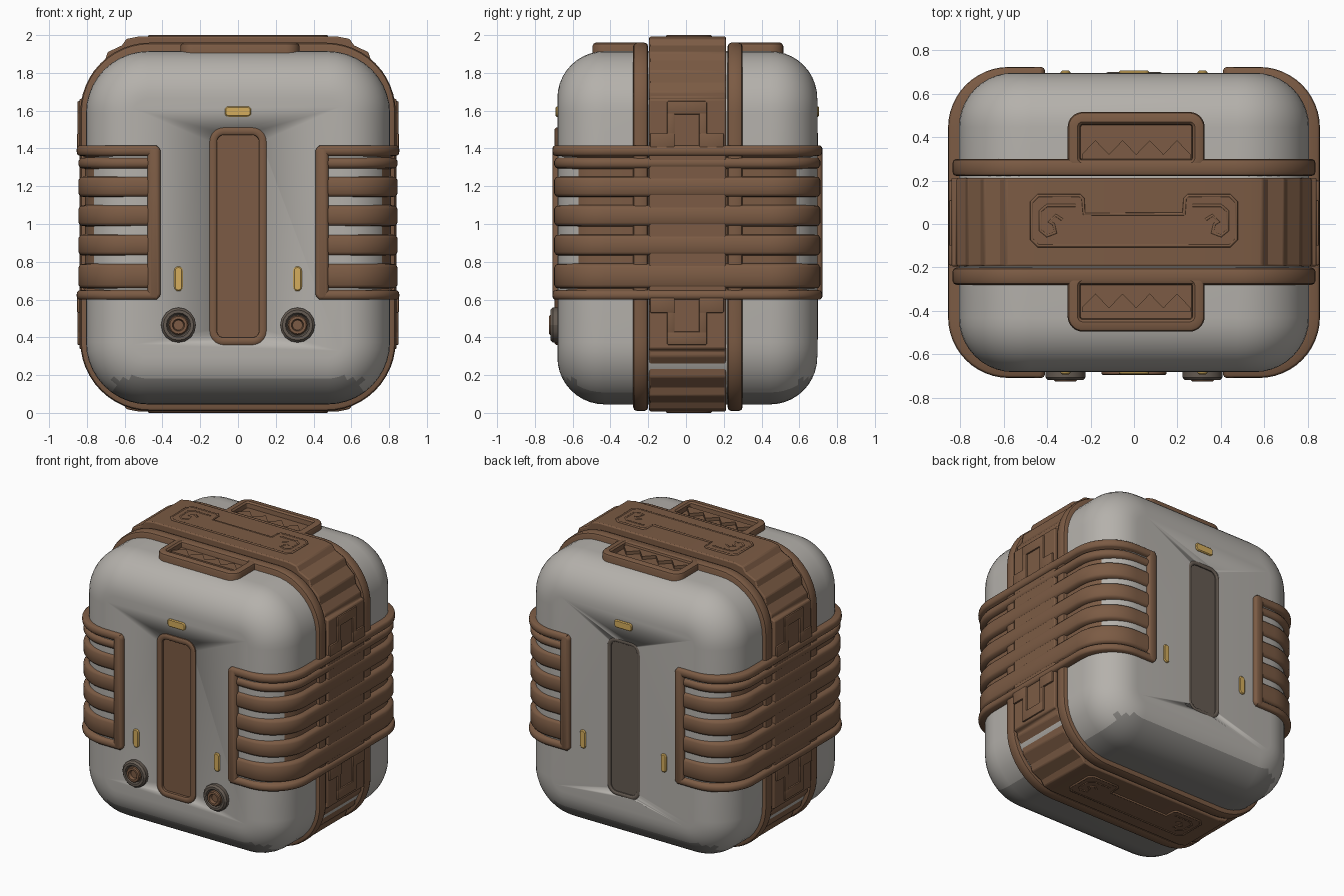
import bpy, bmesh, math
from mathutils import Vector

if "Cube" in bpy.data.objects:
    bpy.data.objects.remove(bpy.data.objects["Cube"])


def material(name, rgb):
    m = bpy.data.materials.new(name)
    m.diffuse_color = (*rgb, 1)
    m.use_nodes = True
    m.node_tree.nodes["Principled BSDF"].inputs["Base Color"].default_value = m.diffuse_color
    return m


GREY = material("shell grey", (0.46, 0.44, 0.41))
DUSK = material("shell dark grey", (0.25, 0.24, 0.225))
BROWN = material("brown trim", (0.20, 0.105, 0.058))
DARK = material("dark grey brown", (0.13, 0.105, 0.085))
CYAN = material("cyan glow", (0.05, 0.50, 0.52))
GOLD = material("gold light", (0.66, 0.42, 0.11))
CY = 0.007  # depth centre of the case


def finish(name, bm, mat, angle=38):
    bmesh.ops.recalc_face_normals(bm, faces=bm.faces)
    me = bpy.data.meshes.new(name)
    bm.to_mesh(me)
    bm.free()
    ob = bpy.data.objects.new(name, me)
    bpy.context.collection.objects.link(ob)
    me.materials.append(mat)
    bpy.ops.object.select_all(action='DESELECT')
    ob.select_set(True)
    bpy.context.view_layer.objects.active = ob
    bpy.ops.object.shade_smooth_by_angle(angle=math.radians(angle))
    return ob


def loft(name, rings, mat, angle=38):
    bm = bmesh.new()
    vs = [[bm.verts.new(p) for p in ring] for ring in rings]
    n = len(vs[0])
    for a, b in zip(vs, vs[1:]):
        for i in range(n):
            bm.faces.new((a[i], a[(i + 1) % n], b[(i + 1) % n], b[i]))
    bm.faces.new(vs[0])
    bm.faces.new(vs[-1])
    return finish(name, bm, mat, angle)


def rrect(w, h, r, seg):
    pts = []
    for k, (sx, sy) in enumerate(((1, 1), (-1, 1), (-1, -1), (1, -1))):
        for i in range(seg + 1):
            a = (k + i / seg) * math.pi / 2
            pts.append((sx * (w / 2 - r) + r * math.cos(a), sy * (h / 2 - r) + r * math.sin(a)))
    return pts


def slab(name, size, r, centre, steps, mat, axis='Y', seg=8, angle=38):
    """Rounded rectangle lofted through (inset, depth) steps along an axis."""
    rings = []
    for d, t in steps:
        ring = []
        for u, v in rrect(size[0] - 2 * d, size[1] - 2 * d, max(r - d, 0.004), seg):
            u, v = u + centre[0], v + centre[1]
            ring.append((u, t, v) if axis == 'Y' else (u, v, t))
        rings.append(ring)
    return loft(name, rings, mat, angle)


def box(name, lo, hi, mat, bevel=0.01):
    bm = bmesh.new()
    bmesh.ops.create_cube(bm, size=1)
    for v in bm.verts:
        v.co = Vector([(a + b) / 2 + c * (b - a) for a, b, c in zip(lo, hi, v.co)])
    bmesh.ops.bevel(bm, geom=bm.edges[:], offset=bevel, segments=2, profile=0.5, affect='EDGES')
    return finish(name, bm, mat)


def prism(name, poly, lo, hi, mat, axis='Y', bevel=0.0):
    put = (lambda u, v, t: (u, t, v)) if axis == 'Y' else (lambda u, v, t: (u, v, t))
    ob = loft(name, [[put(u, v, t) for u, v in poly] for t in (lo, hi)], mat, 25)
    if bevel:
        m = ob.modifiers.new("edge", 'BEVEL')
        m.width, m.segments = bevel, 2
    return ob


def tube(name, pts, r, mat):
    cu = bpy.data.curves.new(name, 'CURVE')
    cu.dimensions = '3D'
    cu.bevel_depth, cu.bevel_resolution, cu.use_fill_caps = r, 2, True
    sp = cu.splines.new('POLY')
    sp.points.add(len(pts) - 1)
    for p, q in zip(sp.points, pts):
        p.co = (*q, 1)
    ob = bpy.data.objects.new(name, cu)
    bpy.context.collection.objects.link(ob)
    cu.materials.append(mat)
    bpy.ops.object.select_all(action='DESELECT')
    ob.select_set(True)
    bpy.context.view_layer.objects.active = ob
    bpy.ops.object.convert(target='MESH')


# Shell with pillowed front and back
HY, R = 0.688, 0.25
arc = [(R * (1 - math.sin(a)), HY - R * (1 - math.cos(a)))
       for a in [i * math.pi / 20 for i in range(11)]]
steps = [(d, CY - y) for d, y in arc] + [(d, CY + y) for d, y in reversed(arc)]
shell = slab("shell", (1.61, 1.87), 0.33, (0, 0.98), steps, GREY, seg=10)
shell.data.materials.append(DUSK)
for p in shell.data.polygons:
    if p.normal.z < -0.3 and p.center.z < 0.19 and abs(p.center.x) < 0.65:
        p.material_index = 1
# Recess for the display windows
for y in (CY - HY, CY + HY):
    cut = slab("window_cutter", (0.25, 1.10), 0.06, (0, 0.935), [(0, y - 0.045), (0, y + 0.045)], GREY)
    cut.hide_render = True
    m = shell.modifiers.new("window", 'BOOLEAN')
    m.operation, m.solver, m.object = 'DIFFERENCE', 'EXACT', cut
    bpy.context.view_layer.objects.active = shell
    bpy.ops.object.modifier_apply(modifier=m.name)
    bpy.data.objects.remove(cut)

# Two ribs that run round the case
for name, y in (("front_rib", -0.24), ("back_rib", 0.26)):
    slab(name, (1.67, 1.95), 0.37, (0, 0.985),
         [(0.02, y - 0.04), (0.006, y - 0.034), (0, y - 0.02), (0, y + 0.02), (0.006, y + 0.034), (0.02, y + 0.04)],
         BROWN, seg=12)

# Centre strap with stepped corners
q = [(0.84, 0.66), (0.815, 0.67), (0.815, 0.70), (0.775, 0.75), (0.765, 0.81), (0.705, 0.865),
     (0.69, 0.91), (0.615, 0.945), (0.59, 0.98), (0.53, 0.992)]
strap = q + [(-x, z) for x, z in q[::-1]]
strap += [(-x, -z) for x, z in strap]
prism("centre_strap", [(x, z + 1.0) for x, z in strap], -0.195, 0.212, BROWN, bevel=0.008)

# Grip plates on the top and bottom of the strap
half = [(0.23, 0.045), (0.235, 0.115), (0.25, 0.13), (0.44, 0.13), (0.47, 0.10), (0.47, -0.07), (0.44, -0.10)]
plate = half + [(-x, y) for x, y in half[::-1]]
for side, z in (("top", 1.992), ("bottom", 0.008)):
    lo, hi = (z - 0.01, z + 0.004) if z > 1 else (z - 0.004, z + 0.01)
    prism(side + "_grip_plate", plate, lo, hi, BROWN, 'Z')
    tube(side + "_grip_rim", [(x, y, z) for x, y in plate + plate[:1]], 0.008, BROWN)
    for s in (-1, 1):
        hook = [(0.27, 0.085), (0.40, 0.085), (0.43, 0.06), (0.43, -0.03), (0.40, -0.055), (0.36, -0.04),
                (0.37, 0.0), (0.39, 0.01), (0.36, 0.04), (0.33, 0.02)]
        tube(side + "_grip_hook", [(s * x, y, z) for x, y in hook], 0.008, BROWN)

# Handle tabs with toothed pockets on the top
for name, yc, y0 in (("back_tab", 0.375, 0.30), ("front_tab", -0.355, -0.405)):
    slab(name, (0.63, 0.28), 0.07, (0.01, yc),
         [(0, 1.87), (0, 1.942), (0.005, 1.954), (0.016, 1.96), (0.045, 1.96), (0.056, 1.95), (0.06, 1.92)],
         BROWN, 'Z')
    teeth = [(0.26, y0), (-0.24, y0)]
    teeth += [(-0.24 + 0.0625 * i, y0 + (0.085 if i % 2 else 0.02)) for i in range(9)]
    prism(name + "_teeth", teeth, 1.91, 1.942, BROWN, 'Z')

# Ribbed side guards wrapping from front to back
prof = [(-0.07, 0.60), (-0.012, 0.60), (-0.003, 0.608), (0, 0.622), (-0.003, 0.64), (-0.012, 0.648), (-0.04, 0.652)]
for a, b in ((0.658, 0.79), (0.832, 0.945), (0.988, 1.10), (1.142, 1.252), (1.292, 1.352)):
    prof += [(-0.045, a), (-0.02, a + 0.004), (-0.01, a + 0.02), (-0.01, b - 0.02), (-0.02, b - 0.004), (-0.045, b)]
prof += [(-0.04, 1.358), (-0.012, 1.362), (-0.003, 1.37), (0, 1.388), (-0.003, 1.408), (-0.012, 1.415), (-0.07, 1.415)]
RX, RY, RC = 0.855, 0.715, 0.28
path = [((0.43, -RY), (0, -1))]
for k in (-1, 1):
    for i in range(13):
        a = (k - 1) * math.pi / 4 + i * math.pi / 24
        c, s = math.cos(a), math.sin(a)
        path.append(((RX - RC + RC * c, k * (RY - RC) + RC * s), (c, s)))
path.append(((0.43, RY), (0, 1)))
for s, side in ((-1, "left"), (1, "right")):
    loft(side + "_side_guard",
         [[(s * (p[0] + o * n[0]), p[1] + o * n[1] + CY, z) for o, z in prof] for p, n in path], BROWN, 50)
    # Upright end bars of the guard
    for f in (-1, 1):
        ya, yb = CY + f * 0.65, CY + f * RY
        slab(side + "_guard_end", (0.07, 0.815), 0.033, (s * 0.445, 1.0075),
             [(0, ya), (0, yb - f * 0.015), (0.005, yb - f * 0.005), (0.015, yb)], BROWN)
    # Latches above and below the guard
    for z0, d, name in ((1.41, 1, "upper"), (0.60, -1, "lower")):
        def bar(part, y0, y1, a, b, x):
            za, zb = sorted((z0 + d * a, z0 + d * b))
            xa, xb = sorted((s * 0.80, s * x))
            box(f"{side}_{name}_{part}", (xa, y0, za), (xb, y1, zb), BROWN, 0.006)
        bar("latch_foot", -0.19, -0.06, -0.02, 0.07, 0.852)
        bar("latch_foot", 0.07, 0.20, -0.02, 0.07, 0.852)
        bar("latch_leg", -0.10, -0.06, 0.0, 0.18, 0.85)
        bar("latch_leg", 0.07, 0.11, 0.0, 0.18, 0.85)
        bar("latch_bridge", -0.10, 0.11, 0.17, 0.24, 0.85)

# Display windows and lights on front and back
cells = [1.38, 1.24, 1.12, 1.0, 0.88, 0.76, 0.63, 0.49]
for f, side, grow, mat in ((-1, "front", 0.0, BROWN), (1, "back", 0.02, DARK)):
    face = CY + f * HY
    out = face + f * (0.014 if f < 0 else 0.003)
    slab(side + "_window_frame", (0.30 - 2 * grow, 1.15 - 2 * grow), 0.075, (0, 0.935),
         [(0, face - f * 0.01), (0, out - f * 0.006), (0.008, out), (0.03 - grow / 2, out),
          (0.038 - grow / 2, out - f * 0.006), (0.04 - grow / 2, face - f * 0.04)], mat)
    slab(side + "_window_panel", (0.23, 1.085), 0.05, (0, 0.933),
         [(0, face - f * 0.042), (0, face - f * 0.02), (0.004, face - f * 0.016), (0.02, face - f * 0.016),
          (0.038, face - f * 0.038)], CYAN)
    ya, yb = sorted((face - f * 0.042, face - f * 0.014))
    for a, b in zip(cells, cells[1:]):
        z = (a + b) / 2
        box(side + "_window_rung", (-0.085, ya, z - 0.018), (0.085, yb, z + 0.018), CYAN, 0.009)
    for x, z, w, h in ((0, 1.595, 0.14, 0.055), (-0.315, 0.71, 0.045, 0.13), (0.315, 0.71, 0.045, 0.13)):
        slab(side + "_light", (w, h), 0.021, (x, z),
             [(0, face - f * 0.02), (0, face + f * 0.004), (0.006, face + f * 0.01)], GOLD, seg=4)

# Front knobs
for x in (-0.315, 0.315):
    slab("knob_collar", (0.185, 0.185), 0.0925, (x, 0.465),
         [(0, -0.66), (0, -0.705), (0.012, -0.718), (0.028, -0.718), (0.036, -0.70)], DARK, seg=4)
    slab("knob_button", (0.105, 0.105), 0.0525, (x, 0.465),
         [(0, -0.69), (0, -0.718), (0.006, -0.725), (0.02, -0.725), (0.026, -0.705)], BROWN, seg=4)
